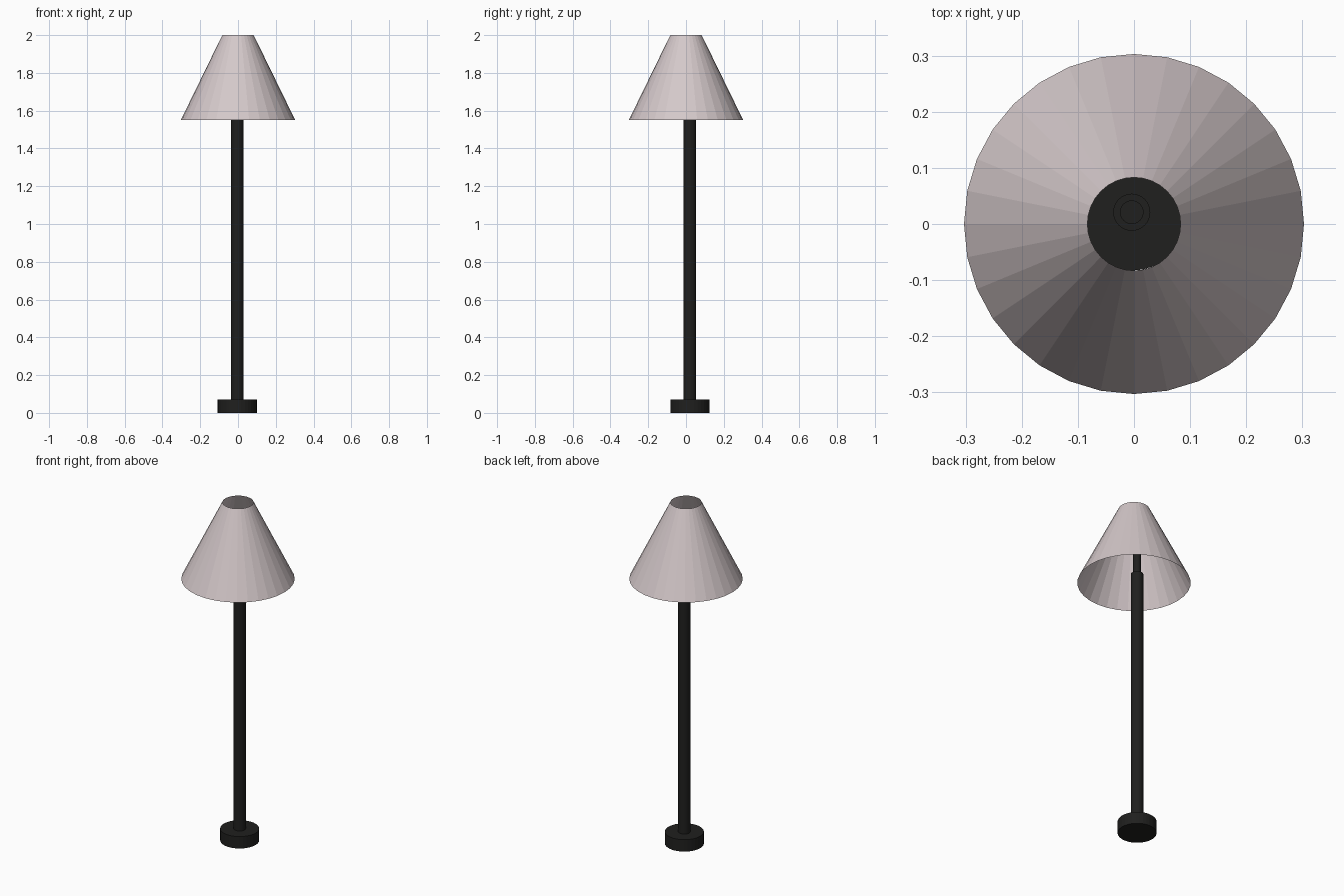
import bpy

if "Cube" in bpy.data.objects:
    bpy.data.objects.remove(bpy.data.objects["Cube"])

SIDES = 32
STAND_XY = (-0.004, 0.021)   # the stand sits slightly off the shade's axis


def material(name, color):
    m = bpy.data.materials.new(name)
    m.diffuse_color = color
    m.use_nodes = True
    m.node_tree.nodes["Principled BSDF"].inputs["Base Color"].default_value = m.diffuse_color
    return m


def tapered(name, xy, r_bottom, r_top, z0, z1, mat, caps='NGON'):
    """Round part running from z0 up to z1."""
    bpy.ops.mesh.primitive_cone_add(
        vertices=SIDES, radius1=r_bottom, radius2=r_top, depth=z1 - z0,
        end_fill_type=caps, location=(xy[0], xy[1], (z0 + z1) / 2))
    ob = bpy.context.object
    ob.name = name
    ob.data.materials.append(mat)
    return ob


dark = material("dark_metal", (0.014, 0.014, 0.013, 1))
fabric = material("shade_fabric", (0.66, 0.58, 0.59, 1))

# Stand: base disc, pole and thin stem inside the shade
for name, radius, z0, z1 in (("base", 0.104, 0.0, 0.07),
                             ("pole", 0.033, 0.07, 1.595),
                             ("upper_stem", 0.021, 1.595, 1.78)):
    tapered(name, STAND_XY, radius, radius, z0, z1, dark)

# Faceted shade, open at both ends
tapered("lampshade", (0, 0), 0.303, 0.083, 1.55, 2.0, fabric, caps='NOTHING')
